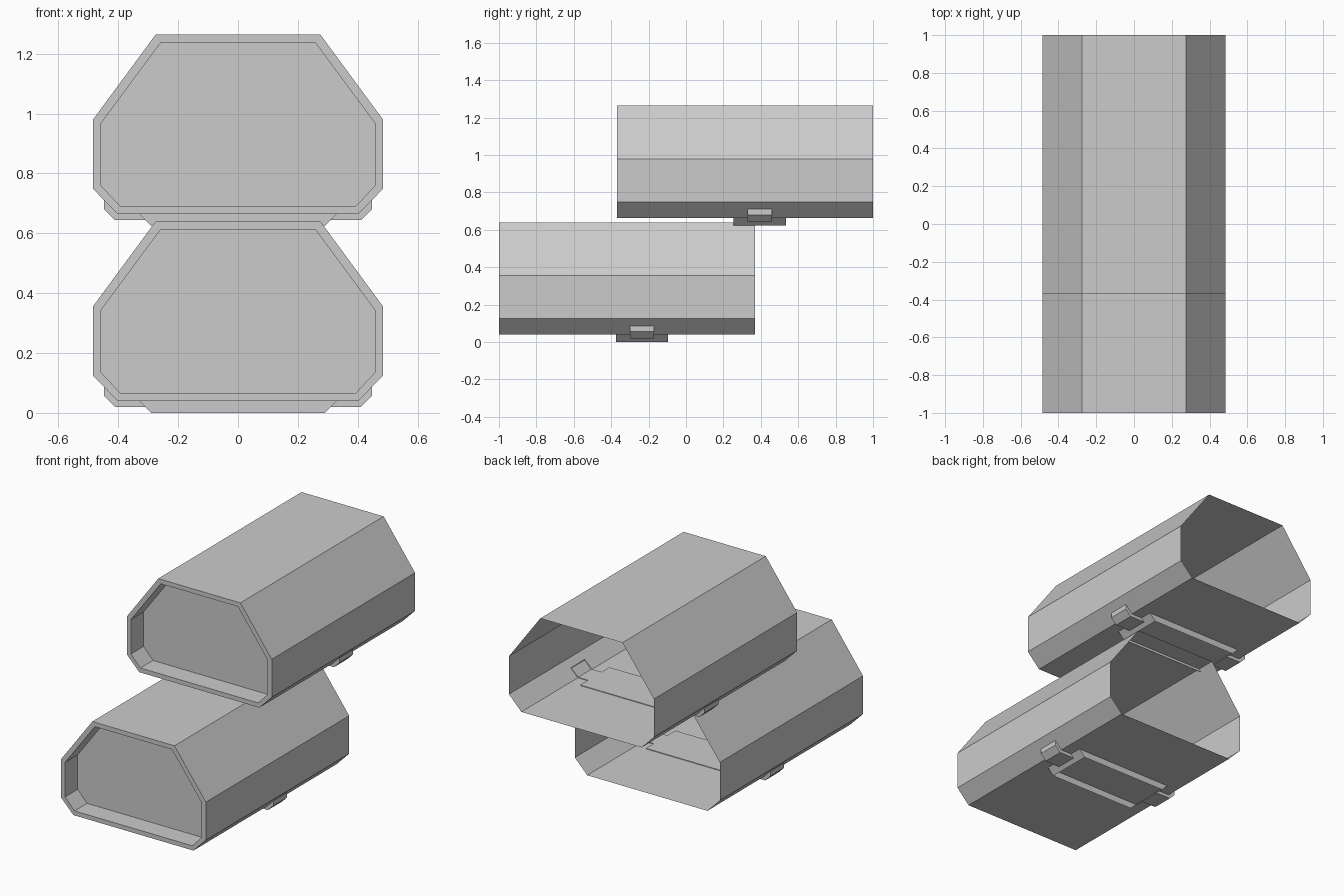
import bpy, bmesh

if "Cube" in bpy.data.objects:
    bpy.data.objects.remove(bpy.data.objects["Cube"])

# right half of each cross-section (x, z), top to bottom
OUTER = [(0.275, 0.64), (0.485, 0.355), (0.485, 0.125), (0.402, 0.04)]
INNER = [(0.258, 0.613), (0.457, 0.344), (0.457, 0.135), (0.394, 0.067)]
LENGTH, RECESS = 1.37, 0.12


def mirrored(half):
    return half + [(-x, z) for x, z in reversed(half)]


def ring(bm, profile, y):
    return [bm.verts.new((x, y, z)) for x, z in profile]


def bridge(bm, a, b, closed=True):
    n = len(a)
    for i in range(n if closed else n - 1):
        j = (i + 1) % n
        bm.faces.new((a[i], a[j], b[j], b[i]))


def finish(bm, name, offset):
    bmesh.ops.recalc_face_normals(bm, faces=bm.faces)
    mesh = bpy.data.meshes.new(name)
    bm.to_mesh(mesh)
    bm.free()
    obj = bpy.data.objects.new(name, mesh)
    obj.location = offset
    bpy.context.collection.objects.link(obj)
    return obj


def shell(name, offset):
    # open-backed tube with a front rim and a recessed front panel
    bm = bmesh.new()
    back = ring(bm, mirrored(OUTER), LENGTH)
    front = ring(bm, mirrored(OUTER), 0)
    rim = ring(bm, mirrored(INNER), 0)
    panel = ring(bm, mirrored(INNER), RECESS)
    for a, b in ((back, front), (front, rim), (rim, panel)):
        bridge(bm, a, b)
    bm.faces.new(panel)
    finish(bm, name, offset)


def trough(name, profile, y0, y1, offset):
    # bracket open towards the shell, its edge just poking through the floor
    bm = bmesh.new()
    a, b = ring(bm, profile, y0), ring(bm, profile, y1)
    bridge(bm, a, b, closed=False)
    bm.faces.new(a)
    bm.faces.new(b)
    finish(bm, name, offset)


PLATE = [(0.334, 0.044), (0.29, 0.0)]
CLIP = [(0.40, 0.044), (0.447, 0.09), (0.447, 0.056), (0.411, 0.02), (0.31, 0.02), (0.332, 0.044)]

for label, y, z in (("lower", -1.0, 0.0), ("upper", -0.37, 0.624)):
    at = (0, y, z)
    shell(label + "_shell", at)
    # mounting plate under the floor
    trough(label + "_mounting_plate", mirrored(PLATE)[::-1][2:] + mirrored(PLATE)[::-1][:2],
           0.625, 0.905, at)
    # side clips wrapping the lower chamfers
    for side, s in (("right", 1), ("left", -1)):
        trough(f"{label}_{side}_clip", [(s * px, pz) for px, pz in CLIP[1:] + CLIP[:1]],
               0.70, 0.83, at)
